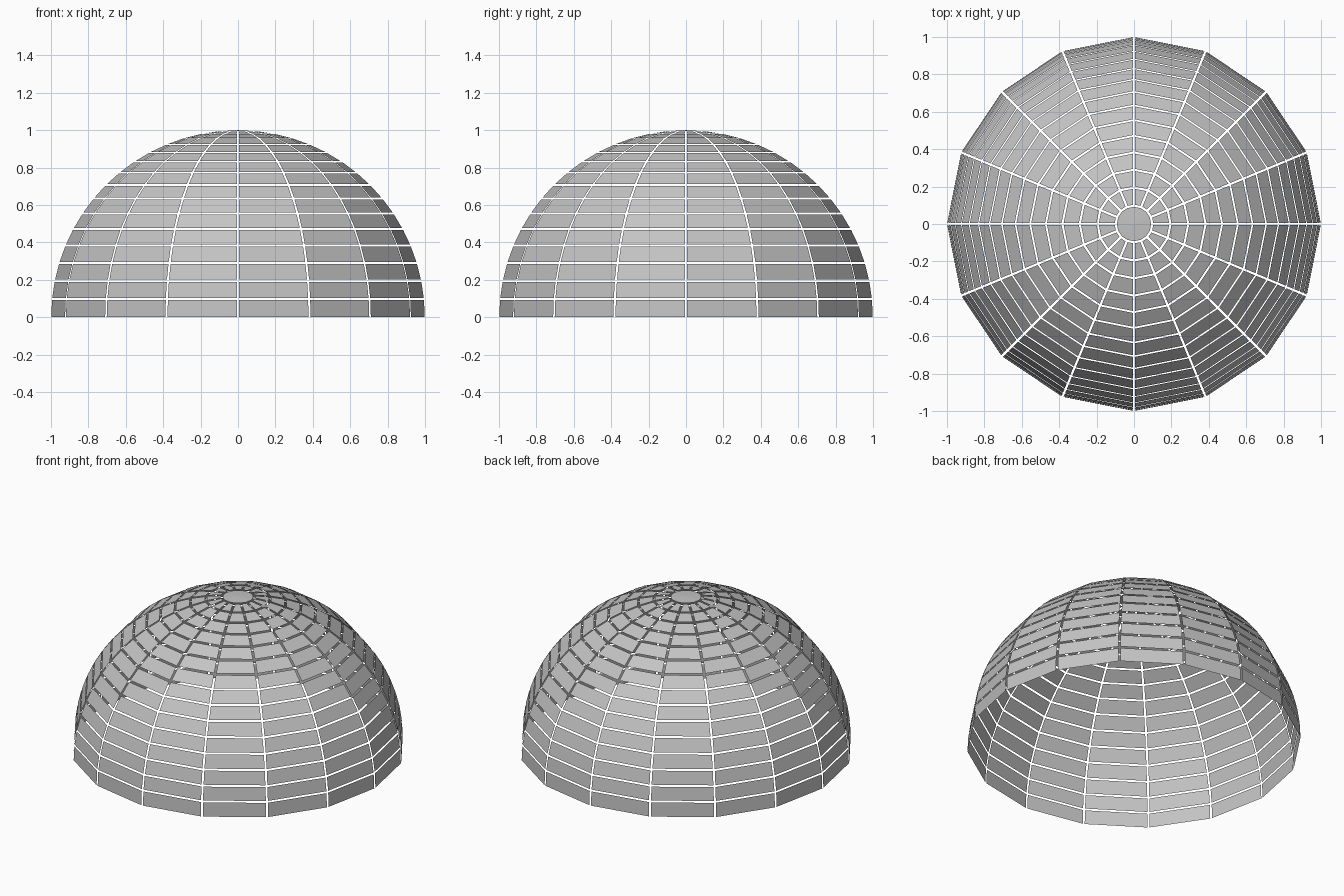
import bpy
import bmesh

cube = bpy.data.objects.get("Cube")
if cube:
    bpy.data.objects.remove(cube, do_unlink=True)

SIDES = 16
HALF_GAP = 0.006

# Panel material
grey = bpy.data.materials.new("panel_grey")
grey.use_nodes = True
colour = (0.55, 0.55, 0.55, 1)
grey.diffuse_color = colour
grey.node_tree.nodes["Principled BSDF"].inputs["Base Color"].default_value = colour

# Faceted hemisphere
bm = bmesh.new()
bmesh.ops.create_uvsphere(bm, u_segments=SIDES, v_segments=2 * SIDES, radius=1)
below = [v for v in bm.verts if v.co.z < -0.001]
bmesh.ops.delete(bm, geom=below, context='VERTS')

# Round crown panel in place of the pole triangles
pole = max(bm.verts, key=lambda v: v.co.z)
bmesh.ops.dissolve_verts(bm, verts=[pole])

# Shrink every panel and drop the strips between them to leave open gaps
strips = bmesh.ops.inset_individual(bm, faces=bm.faces[:], thickness=HALF_GAP,
                                    use_even_offset=True)["faces"]
bmesh.ops.delete(bm, geom=strips, context='FACES')

# Bottom row reaches the ground
for v in bm.verts:
    if v.co.z < 2 * HALF_GAP:
        v.co.z = 0

# Shallow point on the crown
crown = max(bm.faces, key=lambda f: f.calc_center_median().z)
tip = bmesh.ops.poke(bm, faces=[crown])["verts"][0]
tip.co.z = 1

mesh = bpy.data.meshes.new("dome_panels")
bm.to_mesh(mesh)
bm.free()
mesh.materials.append(grey)
dome = bpy.data.objects.new("dome_panels", mesh)
bpy.context.collection.objects.link(dome)
